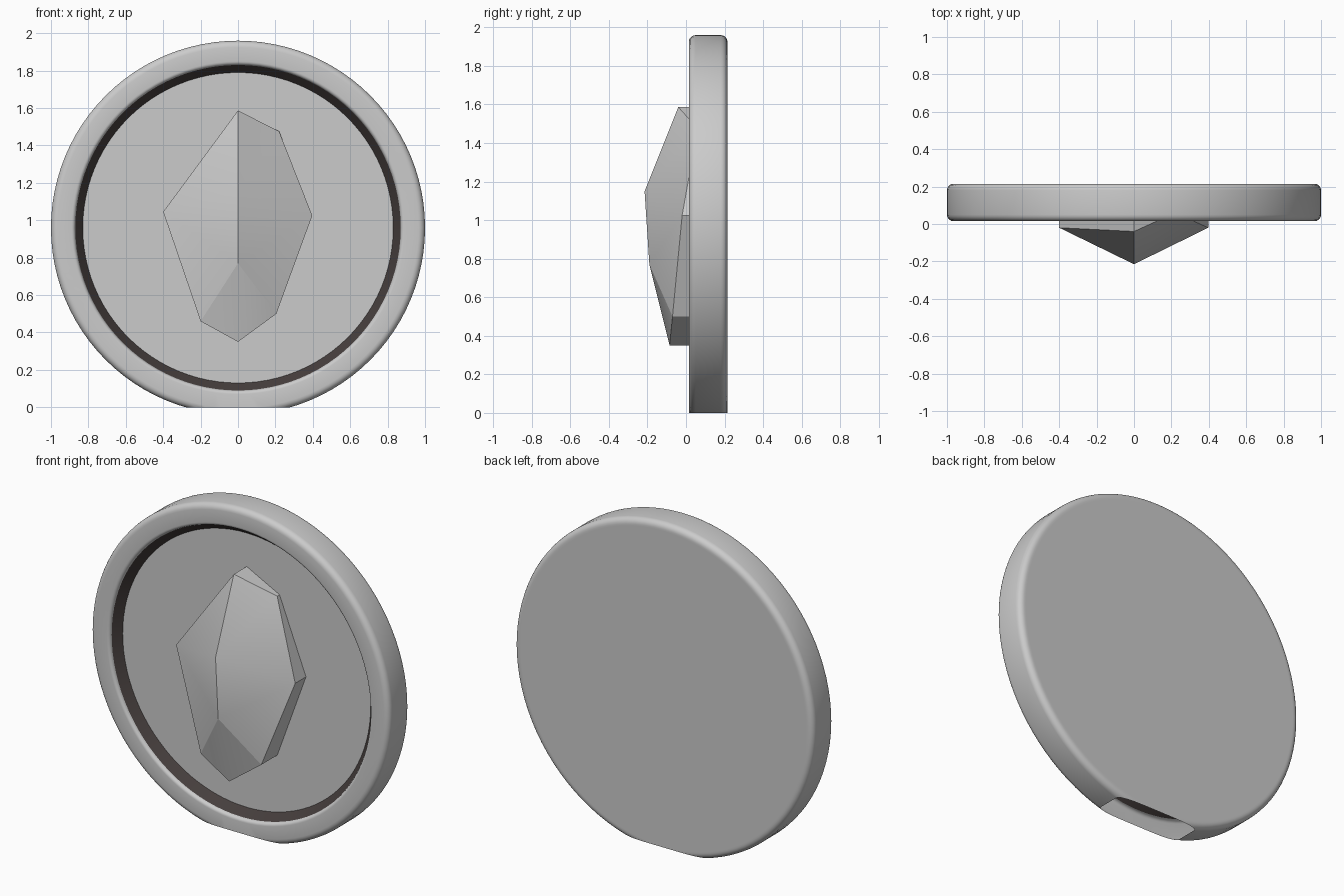
import bpy, bmesh, math
from mathutils import Vector

cube = bpy.data.objects.get("Cube")
if cube:
    bpy.data.objects.remove(cube, do_unlink=True)


def material(name, rgb):
    m = bpy.data.materials.new(name)
    m.use_nodes = True
    m.diffuse_color = (*rgb, 1)
    m.node_tree.nodes["Principled BSDF"].inputs["Base Color"].default_value = (*rgb, 1)
    return m


grey = material("light grey", (0.6, 0.6, 0.6))
brown = material("dark brown", (0.06, 0.048, 0.046))


def make_object(name, bm, mats):
    mesh = bpy.data.meshes.new(name)
    bm.to_mesh(mesh)
    bm.free()
    for m in mats:
        mesh.materials.append(m)
    ob = bpy.data.objects.new(name, mesh)
    bpy.context.collection.objects.link(ob)
    bpy.ops.object.select_all(action='DESELECT')
    ob.select_set(True)
    bpy.context.view_layer.objects.active = ob
    bpy.ops.object.shade_smooth_by_angle(angle=math.radians(30))


# Round medallion: lathed profile (radius, depth) with a rounded rim
CENTRE = Vector((0, 0, 0.96))
FRONT, BACK, FLOOR = 0.015, 0.215, 0.083
BEVEL, LIP = 0.035, 0.02


def arc(r, y, radius, start):
    """Quarter circle around (r, y), turning from the start angle."""
    angles = [math.radians(start + 18 * i) for i in range(6)]
    return [(r + radius * math.cos(a), y + radius * math.sin(a)) for a in angles]


profile = [(0, FLOOR), (0.80, FLOOR), (0.83, FLOOR)]
profile += arc(0.87 + LIP, FRONT + LIP, LIP, 180)
profile += arc(1 - BEVEL, FRONT + BEVEL, BEVEL, -90)
profile += arc(1 - BEVEL, BACK - BEVEL, BEVEL, 0)
profile += [(0.955, BACK), (0, BACK)]

bm = bmesh.new()
verts = [bm.verts.new((r, y, CENTRE.z)) for r, y in profile]
edges = [bm.edges.new(pair) for pair in zip(verts, verts[1:])]
bmesh.ops.spin(bm, geom=verts + edges, cent=CENTRE, axis=(0, 1, 0),
               angle=math.tau, steps=96, use_duplicate=False)
bmesh.ops.remove_doubles(bm, verts=bm.verts, dist=1e-4)
bmesh.ops.recalc_face_normals(bm, faces=bm.faces)

# Dark sloped band between the rim and the recessed disc
for f in bm.faces:
    c = f.calc_center_median()
    r = math.hypot(c.x, c.z - CENTRE.z)
    f.material_index = int(0.835 < r < 0.865 and c.y < FLOOR)

# The base is sliced off flat and left open
bmesh.ops.bisect_plane(bm, geom=bm.verts[:] + bm.edges[:] + bm.faces[:],
                       plane_co=(0, 0, 0), plane_no=(0, 0, -1), clear_outer=True)
make_object("medallion", bm, [grey, brown])

# Faceted gem: outline walls running back to the disc, and a raised ridge
outline = [(0, -0.04, 1.587), (0.22, 0.06, 1.475), (0.397, -0.02, 1.025),
           (0.205, -0.07, 0.50), (0, -0.085, 0.35),
           (-0.20, -0.07, 0.46), (-0.40, -0.02, 1.045)]
bm = bmesh.new()
rim = [bm.verts.new(p) for p in outline]
base = [bm.verts.new((x, FLOOR + 0.004, z)) for x, y, z in outline]
peak = bm.verts.new((0, -0.215, 1.15))
low = bm.verts.new((0, -0.19, 0.77))
n = len(rim)
for i in range(n):
    j = (i + 1) % n
    bm.faces.new((rim[i], rim[j], base[j], base[i]))
    # Upper facets meet at the peak, lower facets at the low ridge point
    tip = low if i in (2, 3, 4, 5) else peak
    bm.faces.new((rim[j], rim[i], tip))
for side in (2, 6):
    bm.faces.new((peak, rim[side], low))
bm.faces.new(base)
bmesh.ops.recalc_face_normals(bm, faces=bm.faces)

# Keep the ridge crisp down to its low end
for side in (3, 5):
    bm.edges.get((low, rim[side])).smooth = False
make_object("faceted_gem", bm, [grey])
